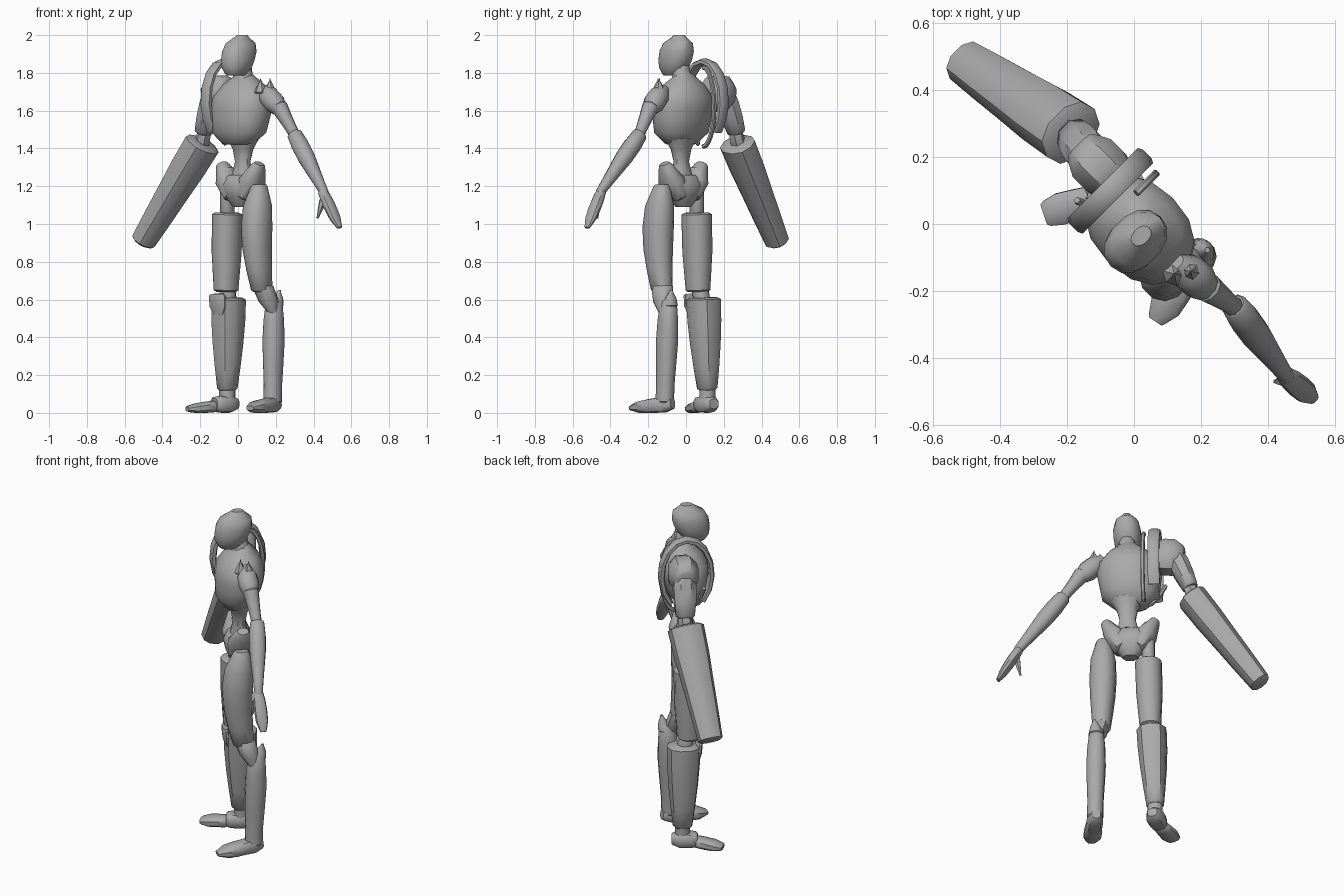
import bpy, bmesh, math
from mathutils import Vector, Matrix

cube = bpy.data.objects.get("Cube")
if cube:
    bpy.data.objects.remove(cube, do_unlink=True)

# One plain grey for the whole figure
grey = bpy.data.materials.new("plain grey")
grey.use_nodes = True
shade = (0.4, 0.4, 0.4, 1)
grey.diffuse_color = shade
grey.node_tree.nodes["Principled BSDF"].inputs["Base Color"].default_value = shade

# The figure is modelled facing -y, then stands turned to its right
TURN = Matrix.Rotation(math.radians(-45), 4, 'Z')
UP = Vector((0, 0, 1))
SIDE = Vector((1, 0, 0))


def superellipse(angle, square):
    """Point of a rounded cross-section; a lower square value is boxier."""
    return [math.copysign(abs(v) ** square, v) for v in (math.cos(angle), math.sin(angle))]


def loft(name, centres, radii, depths, sides=10, square=0.9, upright=False):
    """Skin rings along a path of (left, forward, height) centres."""
    bm = bmesh.new()
    path = [Vector((left, -forward, height)) for left, forward, height in centres]
    rings = []
    for i, (centre, radius, depth) in enumerate(zip(path, radii, depths)):
        along = path[min(i + 1, len(path) - 1)] - path[max(i - 1, 0)]
        along = UP if upright else along.normalized()
        across = (SIDE - along * SIDE.dot(along)).normalized()
        through = along.cross(across)
        ring = []
        for k in range(sides):
            c, s = superellipse(math.tau * (k + 0.5) / sides, square)
            ring.append(bm.verts.new(centre + radius * (across * c + through * s * depth)))
        rings.append(ring)
    for low, high in zip(rings, rings[1:]):
        for k in range(sides):
            n = (k + 1) % sides
            bm.faces.new((low[k], low[n], high[n], high[k]))
    bm.faces.new(rings[0])
    bm.faces.new(rings[-1])
    bmesh.ops.recalc_face_normals(bm, faces=bm.faces)
    bm.transform(TURN)
    mesh = bpy.data.meshes.new(name)
    bm.to_mesh(mesh)
    bm.free()
    mesh.materials.append(grey)
    part = bpy.data.objects.new(name, mesh)
    bpy.context.collection.objects.link(part)
    bpy.ops.object.select_all(action='DESELECT')
    part.select_set(True)
    bpy.context.view_layer.objects.active = part
    bpy.ops.object.shade_smooth_by_angle(angle=math.radians(40))


def limb(name, start, end, radii, depth=(1, 1), bow=0, **style):
    """Evenly spaced rings from start to end, bowed forward, with bevelled ends."""
    start, end = Vector(start), Vector(end)
    bevel = min(0.01 / (end - start).length, 0.1)
    last = len(radii) - 1
    steps = [i / last for i in range(last + 1)]
    steps[0], steps[-1] = bevel, 1 - bevel
    steps = [0] + steps + [1]
    radii = [radii[0] * 0.8] + radii + [radii[-1] * 0.8]
    centres = []
    for t in steps:
        centre = start.lerp(end, t)
        centre.y += bow * math.sin(math.pi * t)
        centres.append(centre)
    depths = [depth[0] + (depth[1] - depth[0]) * t for t in steps]
    loft(name, centres, radii, depths, **style)


def arc(name, middle, reach, rise, first, last, radius, depth):
    """Bar bent along part of an ellipse seen from the side."""
    left, forward, height = middle
    count = 12
    centres = []
    for i in range(count + 1):
        a = math.radians(first + (last - first) * i / count)
        centres.append((left, forward + reach * math.cos(a), height + rise * math.sin(a)))
    loft(name, centres, [radius] * len(centres), [depth] * len(centres), sides=8, square=0.7)


# Head and torso
limb("head", start=(.04, .06, 1.785), end=(.04, .01, 2), radii=[.05, .07, .077, .077, .065, .03],
     depth=(1.2, 1.4), sides=14, upright=True)
limb("neck", start=(.03, -.01, 1.7), end=(.04, 0, 1.86), radii=[.08, .05, .04], upright=True)
limb("chest", start=(.02, .02, 1.42), end=(.03, -.02, 1.8),
     radii=[.1, .16, .17, .18, .17, .12, .05], depth=(.7, .8), sides=14, upright=True)
limb("waist", start=(.04, 0, 1.46), end=(.03, 0, 1.2), radii=[.09, .06, .045, .06, .08],
     depth=(.8, .8), upright=True)
limb("pelvis", start=(.02, 0, 1.09), end=(.02, 0, 1.26), radii=[.05, .09, .12, .1],
     depth=(.9, .6), sides=12, upright=True)
for name, side in (("left", 1), ("right", -1)):
    limb(name + "_hip_wing", start=(.02 + side * .04, 0, 1.14), end=(.02 + side * .14, 0, 1.32),
         radii=[.05, .06, .03], depth=(1.3, 1.3))

# Left leg, slender and organic
limb("left_thigh", start=(.17, .01, 1.21), end=(.18, 0, .64),
     radii=[.04, .07, .075, .07, .06, .05], depth=(1.1, 1.2), bow=.03, sides=12, upright=True)
limb("left_kneecap", start=(.18, 0, .68), end=(.22, -.06, .5), radii=[.05, .05, .02],
     depth=(1.2, 1), upright=True)
limb("left_shin", start=(.2, -.07, .6), end=(.21, -.05, .05),
     radii=[.04, .05, .054, .05, .045, .045], depth=(1.1, 1.1), sides=12, upright=True)
limb("left_calf_point", start=(.2, -.08, .56), end=(.21, -.1, .65), radii=[.04, .03, .01],
     upright=True)
limb("left_foot", start=(.2, -.1, .05), end=(.25, .16, .025),
     radii=[.03, .045, .046, .05, .05, .03], depth=(1.1, .5), square=.7)

# Right leg, a heavy replacement limb
limb("right_hip_link", start=(-.08, 0, 1.3), end=(-.08, 0, 1.03), radii=[.036, .036],
     depth=(1.1, 1.1))
limb("right_thigh", start=(-.08, 0, 1.06), end=(-.09, 0, .64), radii=[.075, .073, .06],
     depth=(1.1, 1.1), sides=12)
limb("right_knee_link", start=(-.09, -.01, .67), end=(-.1, -.03, .56), radii=[.043, .043])
limb("right_shin", start=(-.1, -.03, .61), end=(-.12, -.04, .12),
     radii=[.085, .083, .075, .063, .05], depth=(1.1, 1.1))
limb("right_knee_guard", start=(-.1, .045, .5), end=(-.1, .055, .63), radii=[.03, .06, .06],
     depth=(.3, .3))
limb("right_ankle_link", start=(-.12, -.04, .15), end=(-.12, -.04, .06), radii=[.042, .042])
limb("right_heel", start=(-.11, -.1, .048), end=(-.14, .04, .045),
     radii=[.035, .05, .05, .045], square=.7, depth=(.95, .9))
limb("right_toe", start=(-.14, .03, .035), end=(-.21, .17, .02),
     radii=[.04, .045, .05, .04], square=.7, depth=(.8, .4))

# Left arm
limb("left_shoulder", start=(.17, -.01, 1.72), end=(.3, -.02, 1.6), radii=[.03, .055, .057, .04])
for name, left, forward in (("inner", .19, .02), ("outer", .22, -.02)):
    limb(name + "_shoulder_fin", start=(left, forward, 1.69), end=(left, forward, 1.77),
         radii=[.035, .02, .003], sides=6)
limb("left_upper_arm", start=(.28, -.02, 1.63), end=(.41, -.04, 1.44), radii=[.045, .037, .03, .03])
limb("left_forearm", start=(.38, -.04, 1.48), end=(.65, 0, 1.16),
     radii=[.04, .047, .046, .038, .03, .024])
limb("left_hand", start=(.63, 0, 1.18), end=(.75, -.01, .98),
     radii=[.024, .027, .026, .022, .012], depth=(1.1, 1.7))
limb("left_thumb", start=(.65, .01, 1.13), end=(.63, .035, 1.03), radii=[.02, .014, .007], sides=6)

# Right arm, a heavy replacement limb
limb("right_shoulder_block", start=(-.11, -.05, 1.7), end=(-.28, -.05, 1.68),
     radii=[.08, .1, .1, .07], depth=(.85, .85), sides=8, square=.8)
limb("right_upper_arm", start=(-.22, -.05, 1.72), end=(-.32, -.06, 1.48),
     radii=[.05, .06, .055, .045], depth=(1.1, 1.2), sides=8)
limb("right_elbow_link", start=(-.3, -.06, 1.52), end=(-.35, -.06, 1.37), radii=[.035, .042], sides=6)
limb("right_forearm", start=(-.32, -.06, 1.43), end=(-.7, .015, .9),
     radii=[.085, .083, .075, .068, .06], depth=(1.2, 1.15))

# Harness arch over the right shoulder, its strut and back pipe
arc("shoulder_arch", middle=(-.12, -.02, 1.65), reach=.14, rise=.21, first=-50, last=230,
    radius=.034, depth=.5)
arc("back_pipe", middle=(-.06, -.07, 1.62), reach=.08, rise=.21, first=90, last=270,
    radius=.012, depth=1)
limb("front_strut", start=(-.17, .07, 1.58), end=(-.09, 0, 1.42), radii=[.012, .012, .012],
     bow=.02, sides=6)
